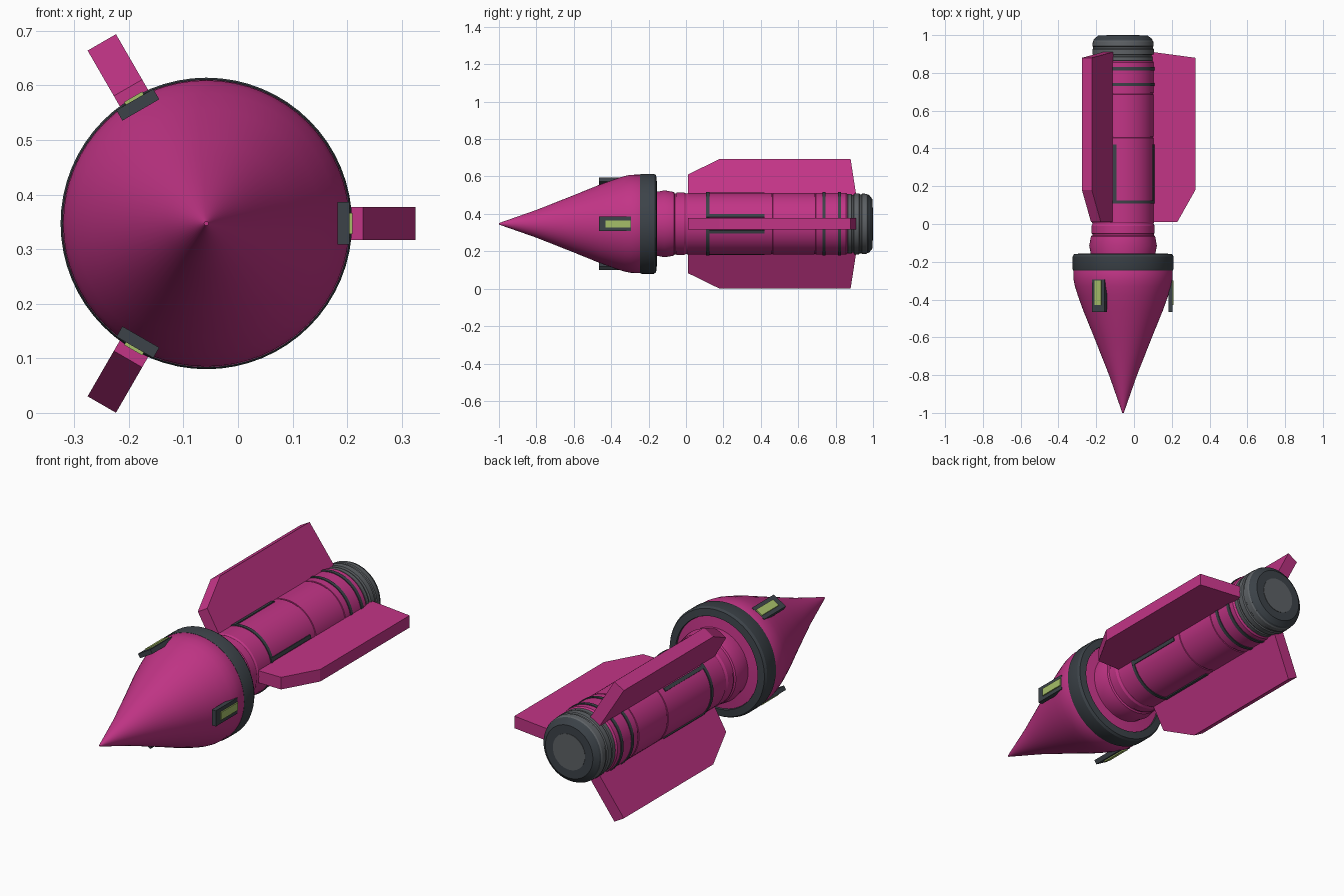
import bpy, bmesh
from math import cos, sin, pi, radians
from mathutils import Matrix

if "Cube" in bpy.data.objects:
    bpy.data.objects.remove(bpy.data.objects["Cube"])

CX, CZ = -0.058, 0.347          # long axis runs along y through this point
FIN_ANGLES = (0, 120, 240)


def material(name, rgb):
    m = bpy.data.materials.new(name)
    m.diffuse_color = (*rgb, 1)
    m.use_nodes = True
    m.node_tree.nodes["Principled BSDF"].inputs["Base Color"].default_value = m.diffuse_color
    return m


PINK = material("magenta", (0.54, 0.035, 0.24))
DARK = material("charcoal", (0.045, 0.055, 0.065))
GREY = material("steel", (0.11, 0.12, 0.13))
GREEN = material("pale_green", (0.38, 0.52, 0.14))


def finish(name, bm, mat, smooth=False):
    bmesh.ops.recalc_face_normals(bm, faces=bm.faces)
    me = bpy.data.meshes.new(name)
    bm.to_mesh(me)
    bm.free()
    me.materials.append(mat)
    ob = bpy.data.objects.new(name, me)
    bpy.context.collection.objects.link(ob)
    if smooth:
        bpy.ops.object.select_all(action='DESELECT')
        bpy.context.view_layer.objects.active = ob
        ob.select_set(True)
        bpy.ops.object.shade_smooth_by_angle(angle=radians(25))
    return ob


def place(angle):
    # local x = outwards, y = along the axis, z = sideways
    return Matrix.Translation((CX, 0, CZ)) @ Matrix.Rotation(-radians(angle), 4, 'Y')


def lathe(name, profile, mat, sides=64):
    # profile is (y, radius) pairs; both ends are capped
    bm = bmesh.new()
    rings = [[bm.verts.new((CX + r * cos(2 * pi * i / sides), y, CZ + r * sin(2 * pi * i / sides)))
              for i in range(sides)] for y, r in profile]
    for a, b in zip(rings, rings[1:]):
        for i in range(sides):
            j = (i + 1) % sides
            bm.faces.new((a[i], a[j], b[j], b[i]))
    bm.faces.new(rings[0])
    bm.faces.new(rings[-1])
    return finish(name, bm, mat, True)


def block(name, angle, r0, r1, y0, y1, width, mat):
    bm = bmesh.new()
    bmesh.ops.create_cube(bm, size=1)
    bm.transform(place(angle) @ Matrix.Translation(((r0 + r1) / 2, (y0 + y1) / 2, 0))
                 @ Matrix.Diagonal((r1 - r0, y1 - y0, width, 1)))
    return finish(name, bm, mat)


def fin(name, angle):
    outline = [(0.12, 0.01), (0.287, 0.01), (0.383, 0.18), (0.383, 0.88), (0.16, 0.91), (0.12, 0.91)]
    bm = bmesh.new()
    face = bm.faces.new([bm.verts.new((r, y, -0.03)) for r, y in outline])
    ext = bmesh.ops.extrude_face_region(bm, geom=[face])['geom']
    bmesh.ops.translate(bm, vec=(0, 0, 0.06), verts=[v for v in ext if isinstance(v, bmesh.types.BMVert)])
    bm.transform(place(angle))
    return finish(name, bm, PINK)


# Nose cone with its dark collar
lathe("nose_cone", [(-1, 0.004), (-0.8, 0.074), (-0.6, 0.153), (-0.46, 0.21), (-0.38, 0.239),
                    (-0.33, 0.255), (-0.295, 0.262), (-0.24, 0.263), (-0.165, 0.23)], PINK)
lathe("nose_collar", [(-0.245, 0.24), (-0.245, 0.264), (-0.238, 0.267), (-0.172, 0.267),
                      (-0.16, 0.26), (-0.156, 0.225), (-0.17, 0.222)], DARK)

# Neck and main tube, with shallow grooves
lathe("neck", [(-0.2, 0.222), (-0.164, 0.222), (-0.158, 0.172), (-0.15, 0.172), (-0.115, 0.179),
               (-0.065, 0.17), (-0.06, 0.163), (-0.052, 0.163), (-0.05, 0.167), (-0.01, 0.167),
               (0.0, 0.162), (0.02, 0.162)], PINK)
tube = [(0.0, 0.16), (0.01, 0.165)]
for g in (0.46, 0.69):
    tube += [(g - 0.004, 0.165), (g - 0.003, 0.161), (g + 0.003, 0.161), (g + 0.004, 0.165)]
lathe("main_tube", tube + [(0.855, 0.165), (0.865, 0.158)], PINK)

# Dark bands round the tube
for n, (y0, y1) in enumerate([(0.108, 0.125), (0.73, 0.747), (0.812, 0.83)]):
    lathe(f"tube_band_{n + 1}", [(y0, 0.155), (y0, 0.169), (y1, 0.169), (y1, 0.155)], DARK)

# Rear nozzle, end cap and centre disc
lathe("nozzle", [(0.855, 0.15), (0.865, 0.16), (0.885, 0.16), (0.888, 0.154), (0.895, 0.154),
                 (0.898, 0.163), (0.925, 0.163), (0.93, 0.158), (0.938, 0.158), (0.942, 0.162),
                 (0.965, 0.16), (0.972, 0.155)], GREY)
lathe("end_cap", [(0.965, 0.15), (0.972, 0.157), (0.98, 0.153), (0.998, 0.13), (0.998, 0.088)], DARK)
lathe("end_disc", [(0.98, 0.088), (1.0, 0.088)], GREY)

# Fins, the rails either side of them, and the lamps on the nose
for n, a in enumerate(FIN_ANGLES, 1):
    fin(f"fin_{n}", a)
    for side, s in (("left", 15), ("right", -15)):
        block(f"fin_rail_{side}_{n}", a + s, 0.155, 0.17, 0.11, 0.42, 0.018, DARK)
    block(f"lamp_base_{n}", a, 0.24, 0.262, -0.465, -0.295, 0.078, DARK)
    block(f"lamp_{n}", a, 0.25, 0.268, -0.43, -0.298, 0.038, GREEN)
